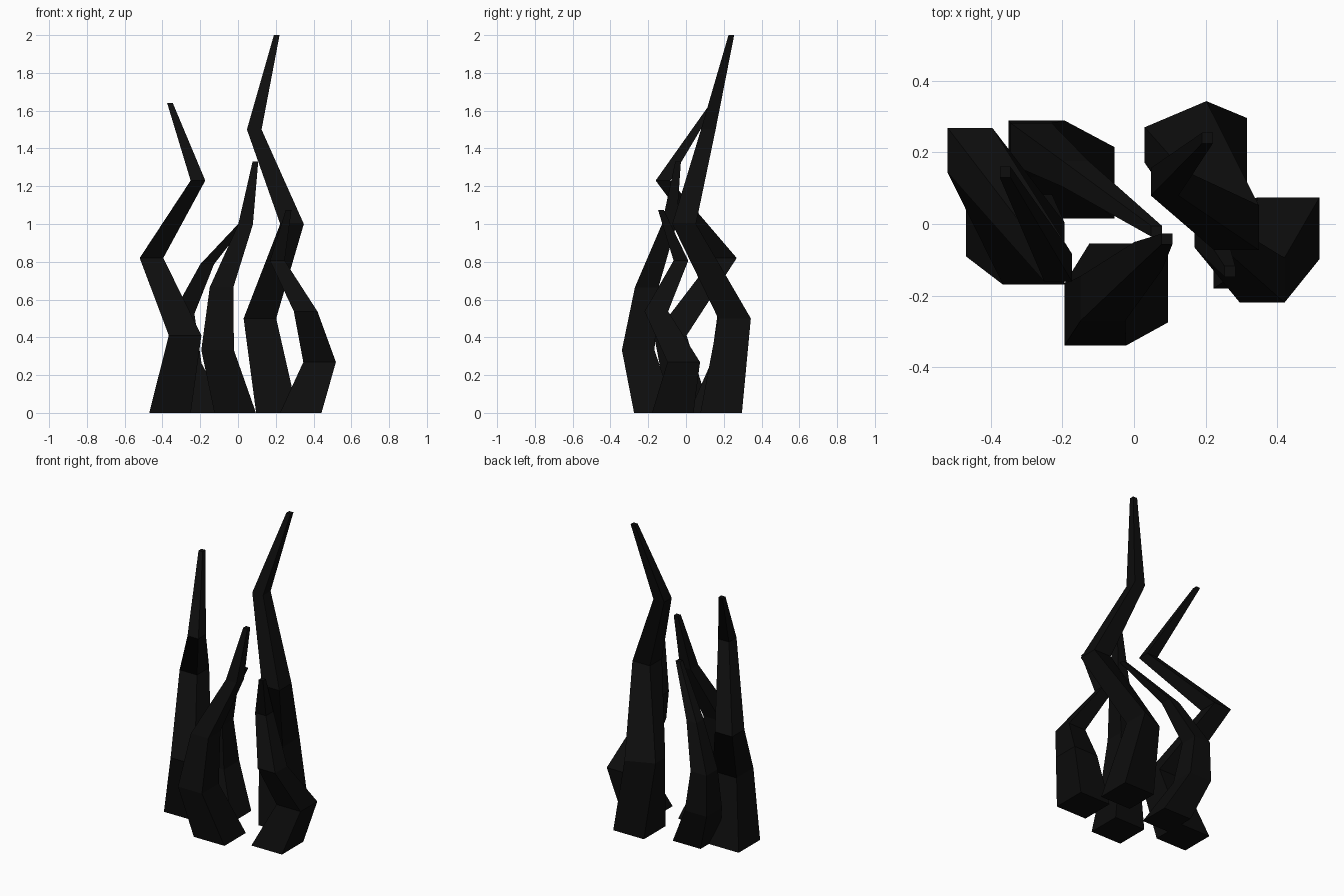
import bpy, bmesh

if "Cube" in bpy.data.objects:
    bpy.data.objects.remove(bpy.data.objects["Cube"])

black = bpy.data.materials.new("charred black")
black.diffuse_color = (0.004, 0.004, 0.004, 1)
black.use_nodes = True
black.node_tree.nodes["Principled BSDF"].inputs["Base Color"].default_value = black.diffuse_color
black.roughness = 0.9


def spike(name, height, base, tip, centres, nudge=None):
    """Tapering square tube through evenly stacked level sections."""
    bm = bmesh.new()
    n = len(centres) - 1
    rings = []
    for i, (x, y) in enumerate(centres):
        h = (base + (tip - base) * i / n) / 2
        z = height * i / n
        rings.append([bm.verts.new((x + sx * h, y + sy * h, z))
                      for sx, sy in ((-1, -1), (1, -1), (1, 1), (-1, 1))])
    for a, b in zip(rings, rings[1:]):
        for k in range(4):
            j = (k + 1) % 4
            bm.faces.new((a[k], a[j], b[j], b[k]))
    bm.faces.new(rings[0][::-1])
    bm.faces.new(rings[-1])
    # Dented corner
    if nudge:
        ring, corner, dy = nudge
        rings[ring][corner].co.y += dy
    bmesh.ops.recalc_face_normals(bm, faces=bm.faces)
    me = bpy.data.meshes.new(name)
    bm.to_mesh(me)
    bm.free()
    me.materials.append(black)
    ob = bpy.data.objects.new(name, me)
    bpy.context.collection.objects.link(ob)
    return ob


# Five crooked spikes, each with four bends
spike("tall_spike", 2.0, 0.22, 0.03,
      [(0.206, 0.186), (0.116, 0.257), (0.286, -0.01), (0.086, 0.118), (0.205, 0.24)],
      nudge=(1, 3, -0.073))
spike("left_spike", 1.64, 0.22, 0.03,
      [(-0.36, 0.02), (-0.28, -0.083), (-0.458, 0.206), (-0.212, -0.122), (-0.36, 0.145)])
spike("front_spike", 1.33, 0.22, 0.03,
      [(-0.015, -0.165), (-0.108, -0.253), (-0.087, -0.208), (0.04, -0.089), (0.092, -0.042)])
spike("right_spike", 1.075, 0.22, 0.03,
      [(0.332, -0.07), (0.432, -0.012), (0.358, -0.157), (0.208, -0.027), (0.268, -0.133)])
spike("back_spike", 1.05, 0.20, 0.03,
      [(-0.155, 0.115), (-0.272, 0.21), (-0.288, 0.225), (-0.163, 0.14), (0.063, -0.02)])
